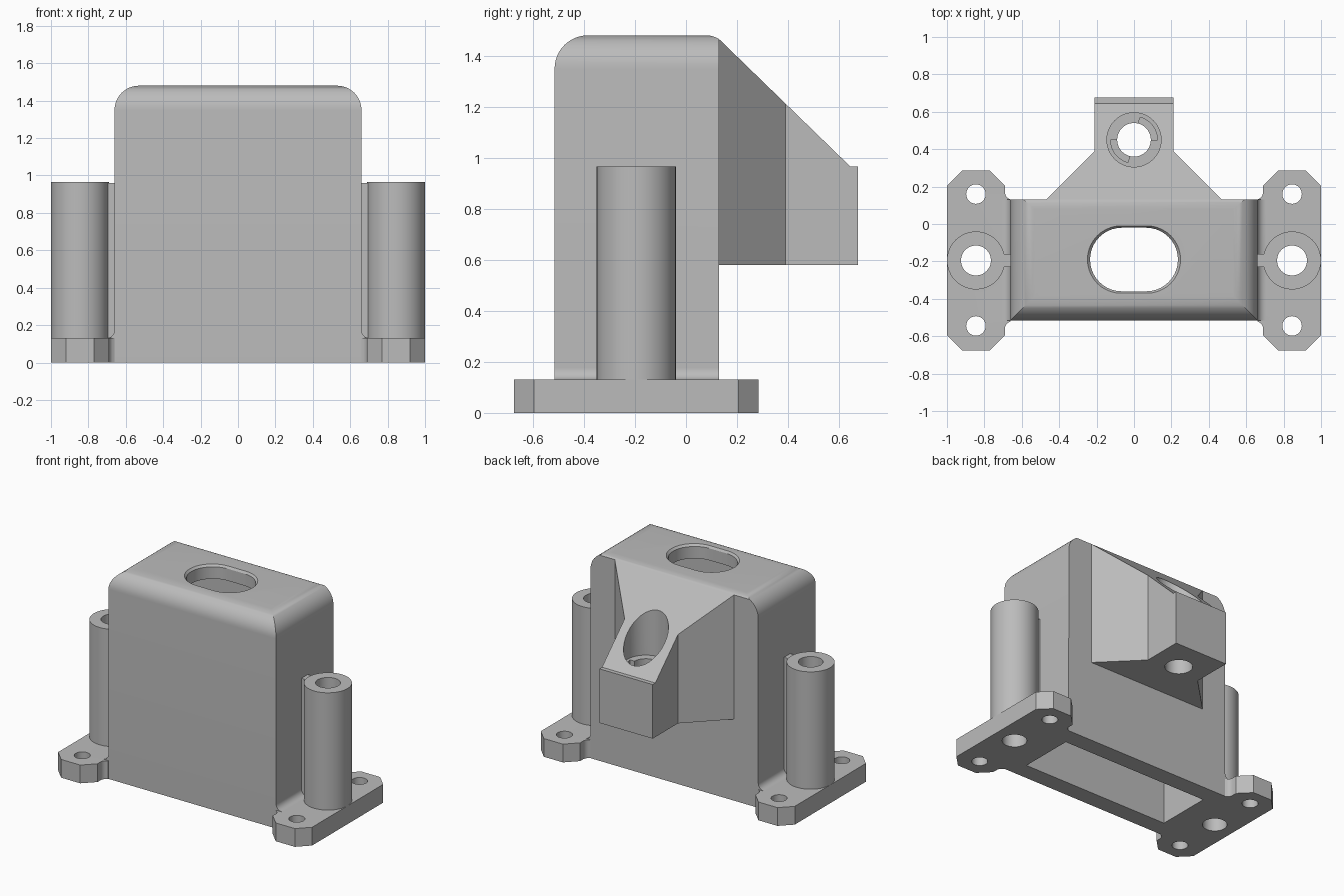
import bpy, bmesh
from math import sin, cos, radians
from mathutils import Vector

cube = bpy.data.objects.get("Cube")
if cube:
    bpy.data.objects.remove(cube, do_unlink=True)

grey = bpy.data.materials.new("plain_grey")
grey.use_nodes = True
COLOUR = (0.5, 0.5, 0.5, 1)
grey.diffuse_color = COLOUR
grey.node_tree.nodes["Principled BSDF"].inputs["Base Color"].default_value = COLOUR


def arc(cx, cy, r, a0, a1, n=12):
    """Points along an arc, angles in degrees."""
    angles = [radians(a0 + (a1 - a0) * i / n) for i in range(n + 1)]
    return [(cx + r * cos(a), cy + r * sin(a)) for a in angles]


def prism(name, pts, axis, lo, hi, flare=1.0):
    """Extrude a 2D outline along an axis; the far cap can be scaled."""
    place = {"x": lambda a, b, h: (h, a, b),
             "y": lambda a, b, h: (a, h, b),
             "z": lambda a, b, h: (a, b, h)}[axis]
    bm = bmesh.new()
    mid = sum((Vector(p) for p in pts), Vector((0, 0))) / len(pts)
    base = [bm.verts.new(place(a, b, lo)) for a, b in pts]
    ends = [mid + (Vector(p) - mid) * flare for p in pts]
    cap = [bm.verts.new(place(p.x, p.y, hi)) for p in ends]
    bm.faces.new(base)
    bm.faces.new(cap)
    for i in range(len(pts)):
        j = (i + 1) % len(pts)
        bm.faces.new((base[i], base[j], cap[j], cap[i]))
    bmesh.ops.recalc_face_normals(bm, faces=bm.faces)
    mesh = bpy.data.meshes.new(name)
    bm.to_mesh(mesh)
    bm.free()
    mesh.materials.append(grey)
    obj = bpy.data.objects.new(name, mesh)
    bpy.context.collection.objects.link(obj)
    return obj


def rod(x, y, r, lo, hi):
    return prism("rod", arc(x, y, r, 0, 360, 48)[:-1], "z", lo, hi)


def box(x0, x1, y0, y1, z0, z1):
    return prism("box", [(x0, y0), (x1, y0), (x1, y1), (x0, y1)], "z", z0, z1)


def combine(obj, other, operation):
    """Apply a boolean and discard the second object."""
    mod = obj.modifiers.new("combine", "BOOLEAN")
    mod.operation, mod.object, mod.solver = operation, other, "EXACT"
    bpy.context.view_layer.objects.active = obj
    bpy.ops.object.modifier_apply(modifier=mod.name)
    bpy.data.objects.remove(other, do_unlink=True)


def smooth(obj):
    bpy.ops.object.select_all(action="DESELECT")
    obj.select_set(True)
    bpy.context.view_layer.objects.active = obj
    bpy.ops.object.shade_smooth_by_angle(angle=radians(30))


FRONT, BACK, SIDE, TOP = -0.515, 0.13, 0.66, 1.48
R = 0.13

# Main body: side profile crossed with the front profile
housing = prism("housing", [(FRONT, 0), (BACK, 0)]
                + arc(0.08, TOP - 0.09, 0.09, 56, 90, 6)
                + arc(FRONT + R, TOP - R, R, 90, 180), "x", -1, 1)
combine(housing, prism("front_profile", [(-SIDE, 0), (SIDE, 0)]
                       + arc(SIDE - R, TOP - R, R, 0, 90)
                       + arc(R - SIDE, TOP - R, R, 90, 180), "y", -1, 1), "INTERSECT")

# Rear bracket: sloped profile crossed with a tapering plan
bracket = prism("bracket", [(0.06, 0.58), (0.675, 0.58), (0.675, 0.965),
                            (0.645, 0.965), (BACK, 1.465), (0.06, 1.4)], "x", -1, 1)
plan = [(0.47, 0.06), (0.47, BACK), (0.21, 0.39), (0.21, 0.8)]
combine(bracket, prism("plan", plan + [(-x, y) for x, y in reversed(plan)],
                       "z", 0, 2), "INTERSECT")
combine(housing, bracket, "UNION")

# Cavity open at the bottom, and the slot in the roof with a softened rim
combine(housing, box(-0.58, 0.58, -0.39, 0.005, -0.1, 1.38), "DIFFERENCE")
slot = arc(0.065, -0.19, 0.17, -90, 90, 20) + arc(-0.065, -0.19, 0.17, 90, 270, 20)
combine(housing, prism("slot", slot, "z", 1.2, 1.6), "DIFFERENCE")
combine(housing, prism("rim", slot, "z", 1.465, 1.495, 1.12), "DIFFERENCE")

# Bracket hole: counterbore, through hole and two locking recesses
combine(housing, rod(0, 0.45, 0.145, 0.965, 1.6), "DIFFERENCE")
combine(housing, rod(0, 0.45, 0.09, 0.4, 1.2), "DIFFERENCE")
for start in (0, 180):
    sector = arc(0, 0.45, 0.125, start, start + 75) + arc(0, 0.45, 0.07, start + 75, start)
    combine(housing, prism("recess", sector, "z", 0.88, 1.0), "DIFFERENCE")
smooth(housing)


def make_mount(name, side):
    """Foot plate, hollow post, rib and fillet beside the body."""
    mid = -0.195
    half = [(SIDE, BACK)] + arc(0.65, 0.17, 0.04, -70, 0, 6)
    half += [(0.69, 0.205), (0.77, 0.285), (0.92, 0.285), (1.0, 0.205)]
    outline = half + [(x, 2 * mid - y) for x, y in reversed(half)]
    outline = [(side * x, y) for x, y in outline]
    mount = prism(name, outline, "z", 0, 0.13)
    cove = [(SIDE, 0.1), (SIDE, 0.175)] + arc(0.705, 0.175, 0.045, 185, 270, 8) + [(0.705, 0.1)]
    combine(mount, prism("cove", [(side * x, z) for x, z in cove], "y", FRONT, BACK), "UNION")
    x = side * 0.845
    xs = sorted((side * SIDE, side * 0.75))
    combine(mount, box(*xs, mid - 0.035, mid + 0.035, 0.05, 0.96), "UNION")
    combine(mount, rod(x, mid, 0.155, 0.05, 0.965), "UNION")
    for y, r in ((mid, 0.08), (0.16, 0.052), (-0.545, 0.052)):
        combine(mount, rod(x, y, r, -0.1, 1.2), "DIFFERENCE")
    smooth(mount)


make_mount("left_mount", 1)
make_mount("right_mount", -1)
